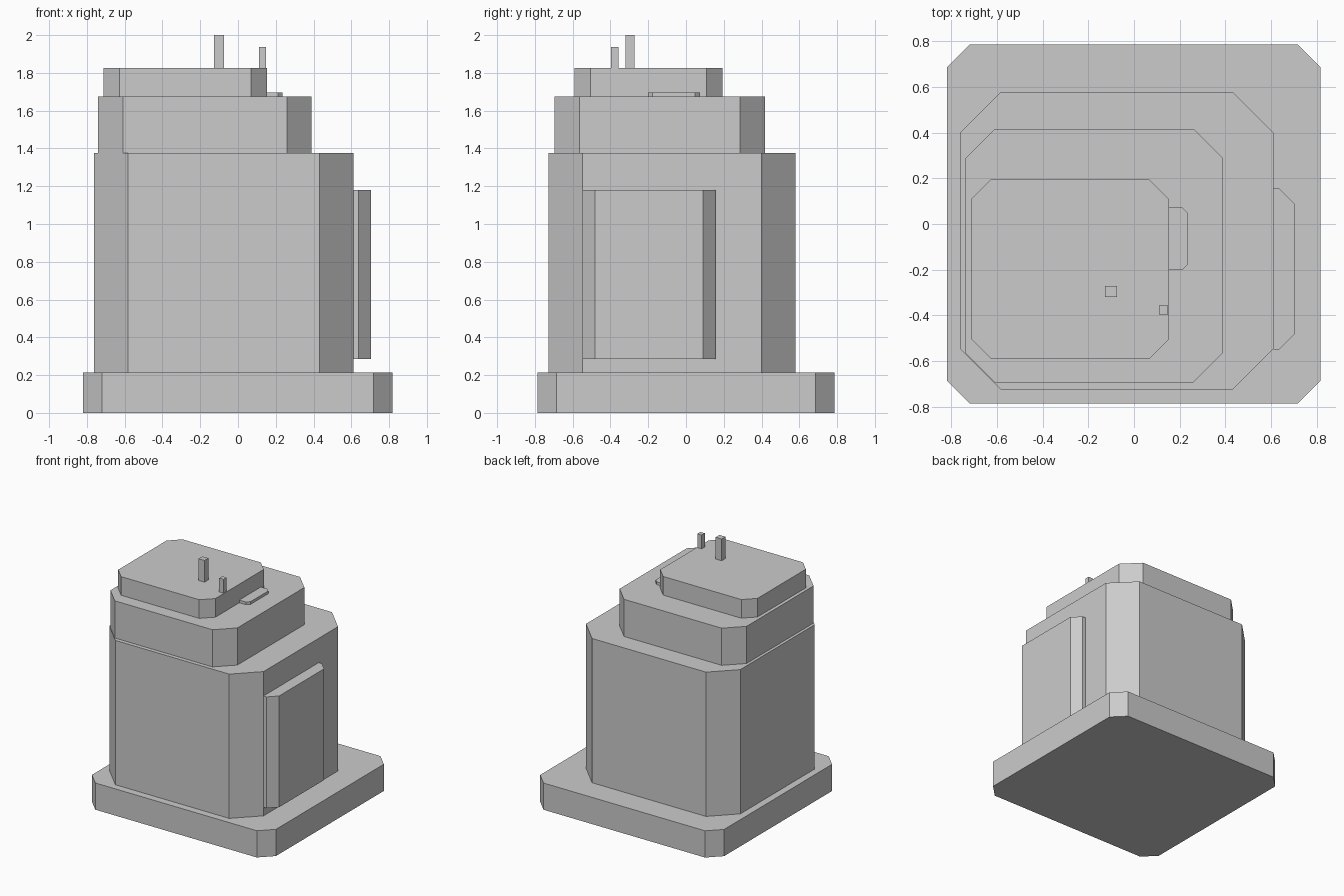
import bpy
import bmesh

cube = bpy.data.objects.get("Cube")
if cube:
    bpy.data.objects.remove(cube, do_unlink=True)

grey = bpy.data.materials.new("plain_grey")
grey.use_nodes = True
colour = (0.6, 0.6, 0.6, 1)
grey.diffuse_color = colour
grey.node_tree.nodes["Principled BSDF"].inputs["Base Color"].default_value = colour


def block(name, x, y, z, cut=0, right_cut_only=False):
    """Box over the x, y and z ranges, with its upright corners cut off."""
    (x0, x1), (y0, y1), (z0, z1) = x, y, z
    left = 0 if right_cut_only else cut
    outline = []
    for cx, cy, sx, sy, c in ((x0, y0, 1, 1, left), (x1, y0, -1, 1, cut),
                              (x1, y1, -1, -1, cut), (x0, y1, 1, -1, left)):
        ends = [(cx, cy + sy * c), (cx + sx * c, cy)] if c else [(cx, cy)]
        outline += ends if sx == sy else ends[::-1]

    bm = bmesh.new()
    face = bm.faces.new([bm.verts.new((px, py, z0)) for px, py in outline])
    top = bmesh.ops.extrude_face_region(bm, geom=[face], use_keep_orig=True)
    raised = [g for g in top["geom"] if isinstance(g, bmesh.types.BMVert)]
    bmesh.ops.translate(bm, verts=raised, vec=(0, 0, z1 - z0))
    bmesh.ops.recalc_face_normals(bm, faces=bm.faces)
    mesh = bpy.data.meshes.new(name)
    bm.to_mesh(mesh)
    bm.free()
    mesh.materials.append(grey)
    obj = bpy.data.objects.new(name, mesh)
    bpy.context.collection.objects.link(obj)
    return obj


# Stacked storeys
block("base_slab", (-0.82, 0.818), (-0.786, 0.786), (0, 0.215), 0.1)
block("main_tower", (-0.763, 0.611), (-0.727, 0.579), (0.215, 1.376), 0.18)
block("upper_storey", (-0.74, 0.39), (-0.695, 0.417), (1.376, 1.675), 0.13)
block("roof_storey", (-0.713, 0.153), (-0.59, 0.194), (1.675, 1.825), 0.085)

# Side bay and small ledge
block("side_bay", (0.611, 0.704), (-0.549, 0.155), (0.285, 1.18), 0.066, True)
block("roof_ledge", (0.153, 0.236), (-0.202, 0.073), (1.675, 1.697), 0.025, True)

# Roof masts
block("tall_mast", (-0.127, -0.074), (-0.32, -0.272), (1.825, 2.0))
block("short_mast", (0.11, 0.149), (-0.396, -0.357), (1.825, 1.936))
